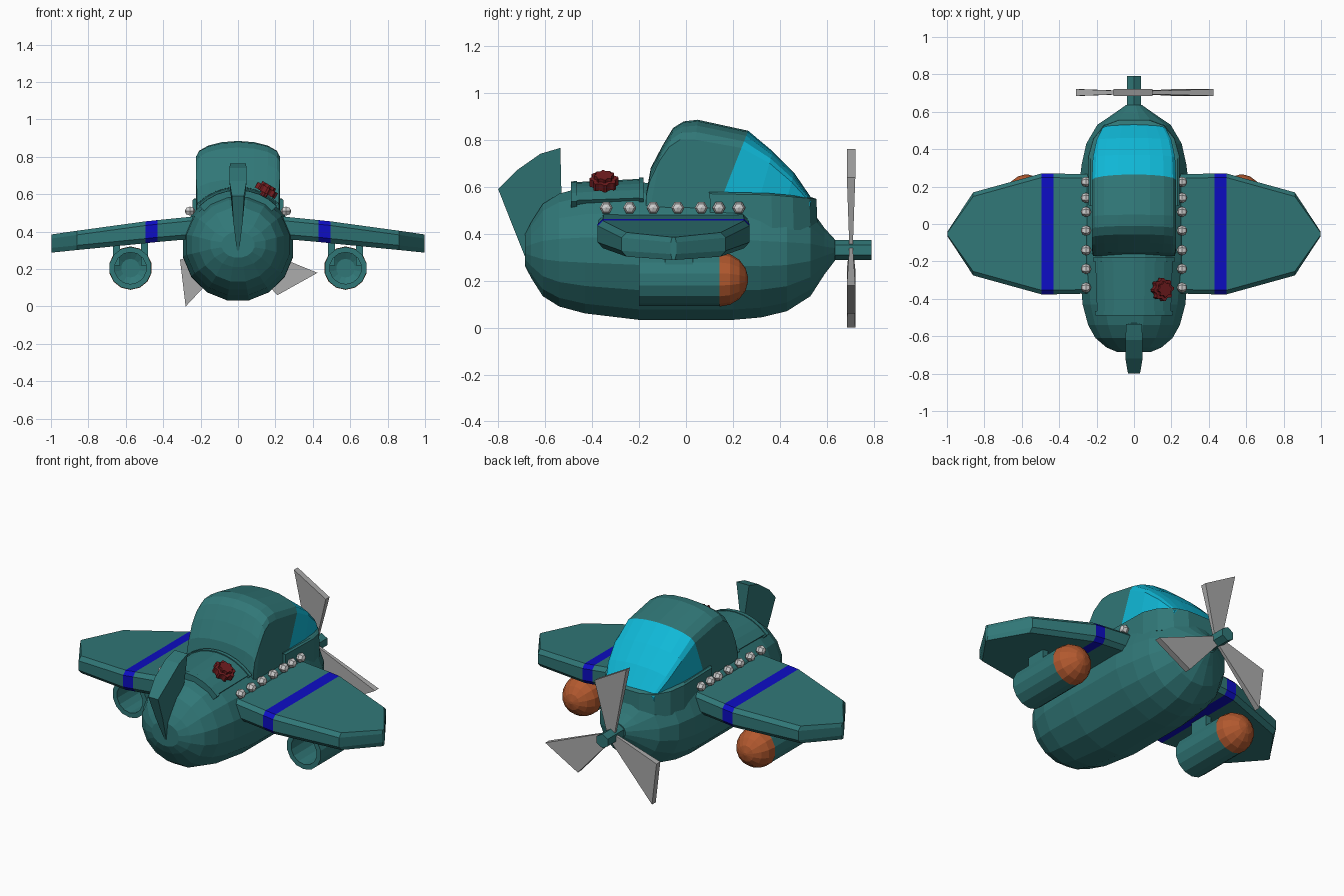
import bpy, bmesh, math
from mathutils import Matrix, Vector

cube = bpy.data.objects.get("Cube")
if cube:
    bpy.data.objects.remove(cube)


def material(name, rgb):
    m = bpy.data.materials.new(name)
    m.use_nodes = True
    m.diffuse_color = (*rgb, 1)
    bsdf = m.node_tree.nodes["Principled BSDF"]
    bsdf.inputs["Base Color"].default_value = (*rgb, 1)
    bsdf.inputs["Roughness"].default_value = 0.7
    return m


TEAL = material("teal_paint", (0.03, 0.185, 0.185))
GLASS = material("cyan_glass", (0.005, 0.48, 0.68))
BLUE = material("blue_stripe", (0.004, 0.004, 0.55))
ORANGE = material("orange_cap", (0.45, 0.1, 0.028))
RED = material("red_valve", (0.17, 0.012, 0.014))
WHITE = material("pale_rivet", (0.62, 0.62, 0.62))
GREY = material("propeller_grey", (0.4, 0.4, 0.4))


def finish(name, bm, *mats):
    bmesh.ops.recalc_face_normals(bm, faces=bm.faces[:])
    me = bpy.data.meshes.new(name)
    bm.to_mesh(me)
    bm.free()
    for m in mats:
        me.materials.append(m)
    ob = bpy.data.objects.new(name, me)
    bpy.context.collection.objects.link(ob)
    return ob


def loft(name, rings, *mats, rule=None):
    """Skin closed rings of points; rule picks a material from the span number."""
    bm = bmesh.new()
    rows = [[bm.verts.new(p) for p in r] for r in rings]
    n = len(rows[0])
    for k, (a, b) in enumerate(zip(rows, rows[1:])):
        for i in range(n):
            f = bm.faces.new((a[i], a[(i + 1) % n], b[(i + 1) % n], b[i]))
            f.material_index = rule(k) if rule else 0
    bm.faces.new(rows[0])
    last = bm.faces.new(rows[-1])
    last.material_index = rule(len(rows) - 2) if rule else 0
    return finish(name, bm, *mats)


def ellipse(x, y, z, rx, rz, n):
    """Ring in the xz plane."""
    return [(x + rx * math.cos(math.tau * (i + .5) / n), y,
             z + rz * math.sin(math.tau * (i + .5) / n)) for i in range(n)]


def box(name, lo, hi, mat):
    rings = [[(x, lo[1], z), (x, hi[1], z), (x, hi[1], z2), (x, lo[1], z2)]
             for x, z, z2 in ((lo[0], lo[2], hi[2]), (hi[0], lo[2], hi[2]))]
    return loft(name, rings, mat)


# Fuselage: y, centre z, half width, half height
body = [(-.685, .33, .09, .07), (-.66, .33, .15, .12), (-.61, .33, .21, .2),
        (-.54, .33, .25, .245), (-.43, .33, .28, .275), (-.2, .325, .3, .298),
        (.2, .32, .3, .293), (.32, .315, .285, .277), (.43, .315, .26, .25),
        (.53, .32, .2, .19), (.59, .325, .11, .1), (.635, .33, .045, .045)]
loft("fuselage", [ellipse(0, y, z, rx, rz, 16) for y, z, rx, rz in body], TEAL)
loft("propeller_shaft", [ellipse(0, y, .33, .042, .042, 6) for y in (.6, .79)], TEAL)

# Cabin and windscreen: top y, base y, shoulder z, top z, half width
cabin = [(-.17, -.17, .56, .57, .22), (-.15, -.17, .62, .68, .22),
         (-.1, -.16, .71, .775, .225), (-.055, -.13, .77, .85, .225),
         (-.01, -.09, .8, .878, .225), (.05, 0, .8, .885, .225),
         (.265, .12, .765, .838, .225), (.37, .29, .7, .75, .22),
         (.46, .41, .62, .66, .2), (.535, .52, .53, .55, .16)]
rings = []
for yt, yb, zs, zt, w in cabin:
    section = [(w, .47)] + [(w * math.cos(math.pi * i / 8),
               zs + (zt - zs) * math.sin(math.pi * i / 8)) for i in range(9)] + [(-w, .47)]
    rings.append([(x, yb + (yt - yb) * (z - .47) / (zt - .47), z) for x, z in section])
loft("cabin", rings, TEAL, GLASS, rule=lambda k: int(k >= 6))

# Collar around the windscreen base
side = [(.24, .1), (.24, .36), (.215, .45), (.16, .52), (.08, .55)]
plan = side + [(-x, y) for x, y in reversed(side)]
loft("windscreen_collar", [[(x * s, y * s, z - .09 * max(0, y - .3))
     for x, y in plan] for z, s in ((.43, 1.02), (.57, 1.01), (.578, .97))], TEAL)


def deck_plate(name, y0, y1, spread, lift):
    """Curved plate that follows the rear deck."""
    rings = []
    for k in range(4):
        y = y0 + (y1 - y0) * k / 3
        r = .292 + .05 * (y + .3) + lift
        arc = [math.radians(90 + spread * (i / 4 - 1)) for i in range(9)]
        pts = [(q * math.cos(a), y, .33 + q * math.sin(a))
               for q, run in ((r, arc), (r - .05, arc[::-1])) for a in run]
        rings.append(pts)
    return loft(name, rings, TEAL)


# Rear hatch with a raised rim
deck_plate("rear_hatch", -.47, -.19, 43, .006)
deck_plate("hatch_back_rim", -.49, -.465, 45, .01)
deck_plate("hatch_front_rim", -.2, -.18, 45, .012)

# Tail fin: y, z, half thickness
fin = [(-.685, .3, .006), (-.745, .45, .025), (-.8, .59, .032), (-.72, .67, .046),
       (-.62, .74, .046), (-.535, .765, .042), (-.53, .55, .012), (-.6, .38, .006)]
loft("tail_fin", [[(s * t, y, z) for y, z, t in fin] for s in (-1, 1)], TEAL)

# Valve wheel: toothed discs tilted with the deck
tilt = Matrix.Translation((.152, -.35, .622)) @ Matrix.Rotation(math.radians(30), 4, 'Y')
for name, r, h0, h1 in (("valve_wheel", .062, -.018, .016), ("valve_cap", .042, .01, .032),
                        ("valve_stem", .02, -.07, 0)):
    loft(name, [[tilt @ Vector((r * c * math.cos(a), r * c * math.sin(a), h))
         for a, c in ((math.tau * i / 32, (1, 1, .82, .82)[i % 4]) for i in range(32))]
         for h in (h0, h1)], RED)

# Propeller blades: two outer corners each, relative to the shaft
blades = [((.425, -.15), (.21, -.27)), ((-.28, -.33), (-.31, -.08)),
          ((-.11, .43), (.1, .31))]
for i, (a, b) in enumerate(blades):
    a, b = Vector(a), Vector(b)
    d = (a + b).normalized()
    p = Vector((-d.y, d.x)) * .022
    p = p if p.dot(a - b) > 0 else -p
    rings = []
    for c0, c1, t in ((p, -p, .007), (a, b, .018)):
        rings.append([(c.x, .703 + s * t, .33 + c.y)
                      for c, s in ((c0, -1), (c1, -1), (c1, 1), (c0, 1))])
    loft(f"propeller_blade_{i + 1}", rings, GREY)

# Wing stations: x, half chord, bottom z, top z
stations = [(.2, .318, .365, .485), (.43, .323, .345, .462), (.495, .323, .338, .455),
            (.86, .222, .302, .405), (.998, .012, .288, .385)]

for sx, tag in ((1, "left"), (-1, "right")):
    # Wing with bevelled edges and a painted stripe
    rings = []
    for x, h, z0, z1 in stations:
        c = min(.022, h * .5)
        sec = [(-h + c, z0), (h - c, z0), (h, z0 + .025), (h, z1 - .022),
               (h - c, z1), (-h + c, z1), (-h, z1 - .022), (-h, z0 + .025)]
        rings.append([(sx * x, -.053 + y, z) for y, z in sec])
    loft(f"{tag}_wing", rings, TEAL, BLUE, rule=lambda k: int(k == 1))

    # Engine pod, hollow at the back, with a rounded orange nose
    cx = sx * .575
    pod = [(.1, .05), (.08, .085), (-.2, .085), (-.2, .114), (.145, .114)]
    loft(f"{tag}_engine", [ellipse(cx, y, .205, r, r, 14) for y, r in pod], TEAL)
    cap = [(.142 + .123 * math.sin(t), .116 * math.cos(t))
           for t in (math.radians(a) for a in (0, 22, 44, 66, 86))]
    loft(f"{tag}_engine_nose", [ellipse(cx, y, .205, r, r, 14) for y, r in cap], ORANGE)
    for k, off in enumerate((-.075, .075)):
        box(f"{tag}_engine_strut_{k + 1}", (cx + off - .018, -.09, .22),
            (cx + off + .018, .03, .36), TEAL)

    # Row of rivets above the wing root
    for k, y in enumerate((-.34, -.24, -.14, -.035, .065, .14, .225)):
        bm = bmesh.new()
        bmesh.ops.create_uvsphere(bm, u_segments=6, v_segments=4, radius=.028)
        bm.transform(Matrix.Translation((sx * .257, y, .51))
                     @ Matrix.Rotation(math.pi / 2, 4, 'Y'))
        finish(f"{tag}_rivet_{k + 1}", bm, WHITE)
